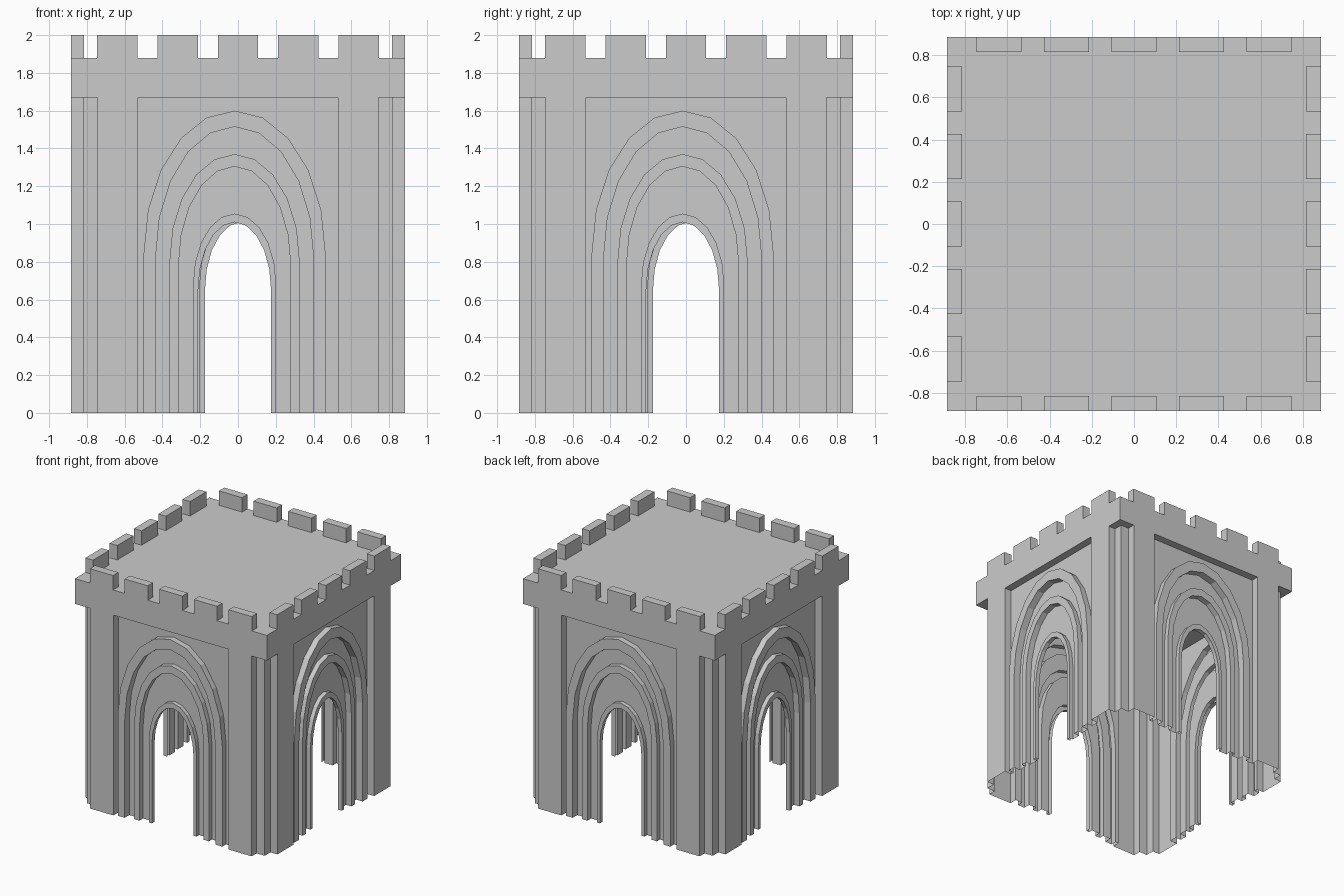
import bpy, bmesh
from math import pi, sin, cos

if "Cube" in bpy.data.objects:
    bpy.data.objects.remove(bpy.data.objects["Cube"])

OUT, BODY = 0.885, 0.82      # slab half width, wall plane
EAVE, ROOF, TOP = 1.67, 1.88, 2.0


def finish(name, bm, turn=0.0):
    mesh = bpy.data.meshes.new(name)
    bm.to_mesh(mesh)
    bm.free()
    ob = bpy.data.objects.new(name, mesh)
    ob.rotation_euler.z = turn
    bpy.context.collection.objects.link(ob)
    return ob


def box(name, x0, x1, y0, y1, z0, z1, turn=0.0):
    bm = bmesh.new()
    bmesh.ops.create_cube(bm, size=1)
    for v in bm.verts:
        v.co = ((x0 + x1) / 2 + v.co.x * (x1 - x0),
                (y0 + y1) / 2 + v.co.y * (y1 - y0),
                (z0 + z1) / 2 + v.co.z * (z1 - z0))
    return finish(name, bm, turn)


def arch(half, spring, top, n=10):
    """Arch outline in x, z from left foot over the top to right foot."""
    cx = -0.018
    pts = [(cx - half, 0)]
    for i in range(n + 1):
        a = pi * i / n
        pts.append((cx - half * cos(a), spring + (top - spring) * sin(a)))
    return pts + [(cx + half, 0)]


# Arch outlines, outermost first
R = [arch(0.482, 0.84, 1.60), arch(0.418, 0.82, 1.515),
     arch(0.345, 0.80, 1.37), arch(0.297, 0.78, 1.305),
     arch(0.220, 0.68, 1.055), arch(0.193, 0.65, 1.01)]
# Stepped moulding: (outline, distance of its plane from the centre)
STEPS = [(0, BODY), (0, 0.87), (1, 0.87), (1, 0.81), (2, 0.81), (2, 0.85),
         (3, 0.85), (3, 0.80), (4, 0.80), (4, 0.835), (5, 0.835), (5, 0.80)]


def wall(name, turn):
    bm = bmesh.new()

    # corner strips and pilasters, extruded from a plan profile
    left = [(-BODY, -BODY), (-0.745, -BODY), (-0.745, -OUT),
            (-0.53, -OUT), (-0.53, -BODY)]
    right = [(-x, y) for x, y in reversed(left)]
    for prof in (left, right):
        low = [bm.verts.new((x, y, 0)) for x, y in prof]
        high = [bm.verts.new((x, y, EAVE)) for x, y in prof]
        for i in range(len(prof) - 1):
            bm.faces.new((low[i], low[i + 1], high[i + 1], high[i]))

    # stepped arch mouldings
    rings = [[bm.verts.new((x, -d, z)) for x, z in R[k]] for k, d in STEPS]
    for a, b in zip(rings, rings[1:]):
        for i in range(len(a) - 1):
            bm.faces.new((a[i], b[i], b[i + 1], a[i + 1]))

    # recessed panel around the arch
    def corner(x, z):
        return bm.verts.new((x, -BODY, z))
    bm.faces.new([corner(-0.53, 0)] + rings[0] +
                 [corner(0.53, 0), corner(0.53, EAVE), corner(-0.53, EAVE)])
    bmesh.ops.remove_doubles(bm, verts=bm.verts[:], dist=1e-5)
    finish(name, bm, turn)


# Roof slab
box("roof_slab", -OUT, OUT, -OUT, OUT, EAVE, ROOF)

# Four walls with their battlements
for s, side in enumerate(("front", "right", "back", "left")):
    turn = s * pi / 2
    wall(side + "_wall", turn)
    for i in range(5):
        x = (i - 2) * 0.32
        box(f"{side}_merlon_{i + 1}", x - 0.107, x + 0.107,
            -OUT, -0.815, ROOF, TOP, turn)
